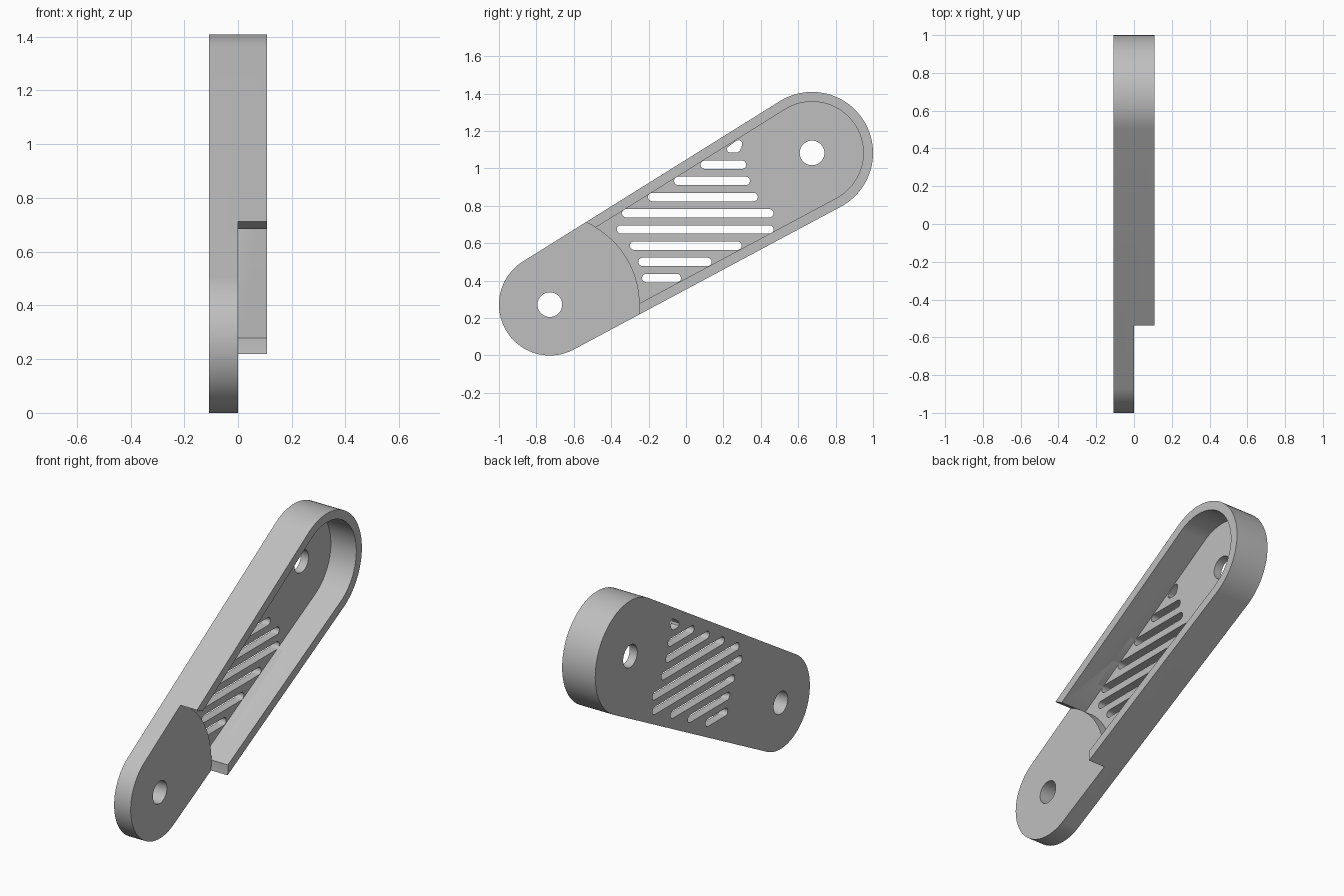
import bpy, bmesh
from math import cos, sin, pi, acos, atan2, hypot, radians

if "Cube" in bpy.data.objects:
    bpy.data.objects.remove(bpy.data.objects["Cube"], do_unlink=True)

grey = bpy.data.materials.new("light grey")
grey.use_nodes = True
COLOUR = (0.52, 0.52, 0.52, 1)
grey.diffuse_color = COLOUR
grey.node_tree.nodes["Principled BSDF"].inputs["Base Color"].default_value = COLOUR

# Main dimensions: pivot centres are (y, z)
LOW, HIGH = (-0.728, 0.272), (0.674, 1.083)
R_LOW, R_HIGH = 0.272, 0.326
HALF, FLOOR, RIM = 0.108, -0.058, 0.052
PAD_R, HOLE_R, SLOT_R = 0.48, 0.066, 0.0225


def arc(centre, r, start, end, n):
    return [(centre[0] + r * cos(start + (end - start) * i / n),
             centre[1] + r * sin(start + (end - start) * i / n)) for i in range(n + 1)]


def circle(centre, r, n):
    return arc(centre, r, 0, 2 * pi, n)[:-1]


def link_outline(inset):
    """Two circles joined by their outer tangents."""
    dy, dz = HIGH[0] - LOW[0], HIGH[1] - LOW[1]
    axis = atan2(dz, dy)
    t = acos((R_LOW - R_HIGH) / hypot(dy, dz))
    return (arc(HIGH, R_HIGH - inset, axis - t, axis + t, 48)
            + arc(LOW, R_LOW - inset, axis + t, axis - t + 2 * pi, 48))


def slot_outline(y0, y1, z):
    return (arc((y1 - SLOT_R, z), SLOT_R, -pi / 2, pi / 2, 10)
            + arc((y0 + SLOT_R, z), SLOT_R, pi / 2, 3 * pi / 2, 10))


def prism(name, outlines, x0, x1):
    """Extrude closed (y, z) outlines along x."""
    bm = bmesh.new()
    for pts in outlines:
        face = bm.faces.new([bm.verts.new((x0, y, z)) for y, z in pts])
        top = bmesh.ops.extrude_face_region(bm, geom=[face])["geom"]
        for v in top:
            if isinstance(v, bmesh.types.BMVert):
                v.co.x = x1
    bmesh.ops.recalc_face_normals(bm, faces=bm.faces)
    mesh = bpy.data.meshes.new(name)
    bm.to_mesh(mesh)
    bm.free()
    mesh.materials.append(grey)
    obj = bpy.data.objects.new(name, mesh)
    bpy.context.collection.objects.link(obj)
    return obj


def cut(target, cutter):
    mod = target.modifiers.new("cut", "BOOLEAN")
    mod.operation, mod.solver, mod.object = "DIFFERENCE", "EXACT", cutter
    bpy.context.view_layer.objects.active = target
    bpy.ops.object.modifier_apply(modifier=mod.name)
    bpy.data.objects.remove(cutter, do_unlink=True)


# Tapered link body
body = prism("link_arm", [link_outline(0)], -HALF, HALF)

# Open pocket inside the rim, stopping at the round pad
pocket = prism("pocket_cutter", [link_outline(RIM)], FLOOR, 0.3)
cut(pocket, prism("pad_cutter", [circle(LOW, PAD_R, 128)], -0.4, 0.5))
cut(body, pocket)

# Half-thickness pad at the lower end
cut(body, prism("pad_recess_cutter", [circle(LOW, PAD_R, 128)], 0, 0.4))

# Pivot holes
cut(body, prism("hole_cutter", [circle(LOW, HOLE_R, 40), circle(HIGH, HOLE_R, 40)], -0.3, 0.3))

# Vent slots (y start, y end), evenly spaced in height, and a small corner vent
spans = [(-0.235, -0.027), (-0.255, 0.137), (-0.30, 0.298), (-0.37, 0.468),
         (-0.342, 0.468), (-0.203, 0.384), (-0.064, 0.342), (0.078, 0.322)]
slots = [slot_outline(a, b, 0.414 + 0.0866 * i) for i, (a, b) in enumerate(spans)]
slots.append([(0.222, 1.09), (0.235, 1.084), (0.272, 1.084), (0.287, 1.092), (0.3, 1.125),
              (0.298, 1.143), (0.285, 1.152), (0.268, 1.148), (0.224, 1.115), (0.218, 1.103)])
cut(body, prism("slot_cutter", slots, -0.3, -0.02))

# Smooth rounded walls, crisp edges
bpy.ops.object.select_all(action="DESELECT")
body.select_set(True)
bpy.context.view_layer.objects.active = body
bpy.ops.object.shade_smooth_by_angle(angle=radians(25))
